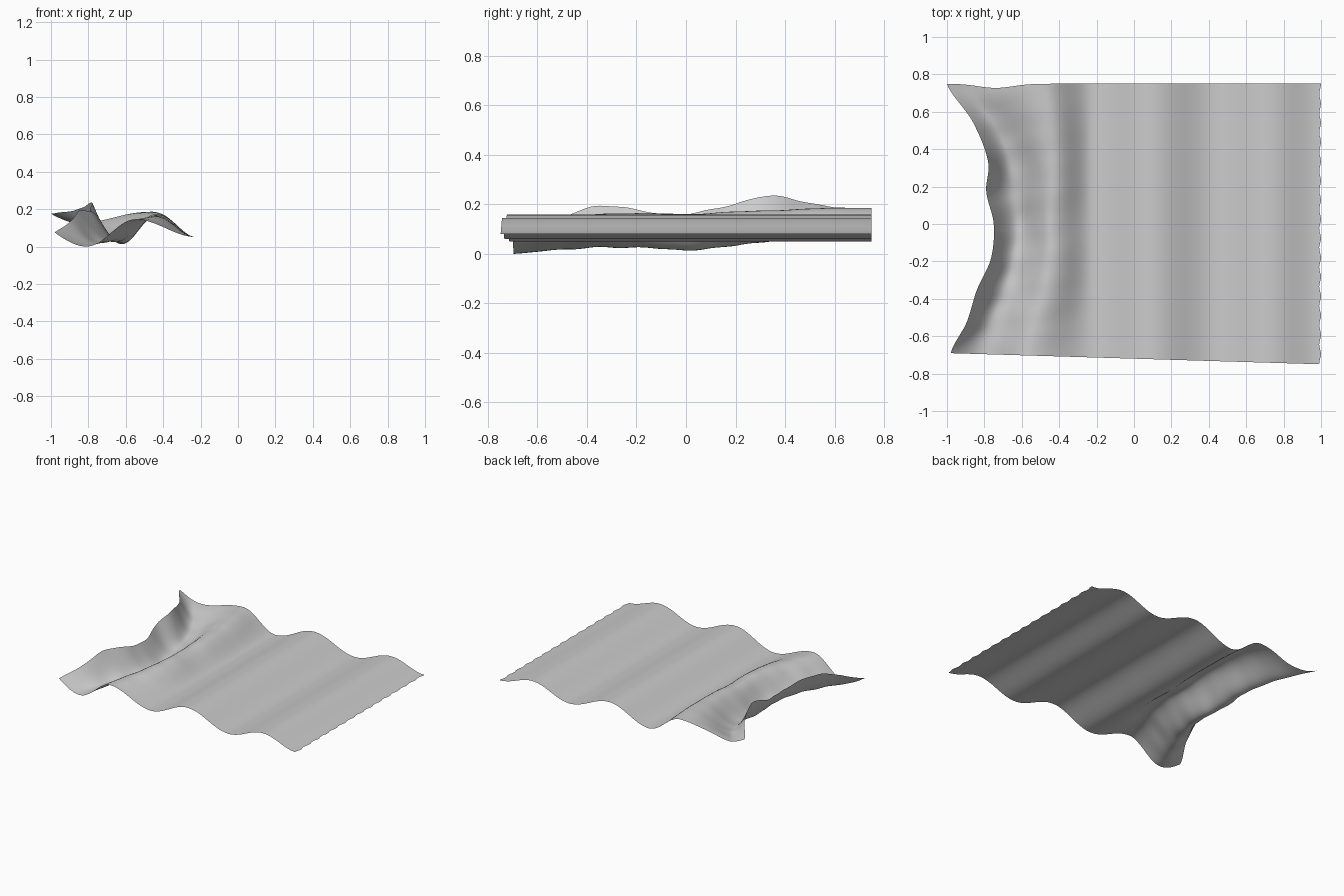
import bpy
import bmesh
import math

cube = bpy.data.objects.get("Cube")
if cube:
    bpy.data.objects.remove(cube, do_unlink=True)

# Gathered left end, front to back: y, then x and z of edge, first trough, first crest
ROWS = [
    (-0.75, -0.98, 0.08, -0.81, 0.005, -0.55, 0.15),
    (-0.57, -0.895, 0.14, -0.76, 0.02, -0.51, 0.155),
    (-0.38, -0.84, 0.2, -0.69, 0.03, -0.46, 0.165),
    (-0.2, -0.765, 0.18, -0.64, 0.03, -0.44, 0.17),
    (0.0, -0.75, 0.165, -0.62, 0.02, -0.44, 0.165),
    (0.18, -0.79, 0.2, -0.64, 0.035, -0.43, 0.175),
    (0.34, -0.78, 0.24, -0.66, 0.055, -0.43, 0.18),
    (0.55, -0.86, 0.2, -0.73, 0.09, -0.45, 0.19),
    (0.75, -1.0, 0.18, -0.85, 0.13, -0.48, 0.19),
]
# Remaining wave extremes towards the free edge
WAVES = [(-0.22, 0.055), (0.1, 0.163), (0.43, 0.065), (0.73, 0.15), (0.995, 0.085)]
STEPS = 14
LINES = 72


def row_at(y):
    """Smoothly interpolate the gathered end across the cloth."""
    i = 0
    while i < len(ROWS) - 2 and y > ROWS[i + 1][0]:
        i += 1
    p1, p2 = ROWS[i], ROWS[i + 1]
    p0 = ROWS[max(i - 1, 0)]
    p3 = ROWS[min(i + 2, len(ROWS) - 1)]
    t = (y - p1[0]) / (p2[0] - p1[0])
    out = []
    for a, b, c, d in zip(p0[1:], p1[1:], p2[1:], p3[1:]):
        out.append(b + 0.5 * t * (c - a + t * (2 * a - 5 * b + 4 * c - d
                                               + t * (3 * (b - c) + d - a))))
    return out


def line_points(y):
    """One line of points running from the gathered edge to the free edge."""
    ex, ez, tx, tz, cx, cz = row_at(y)
    knots = [(ex, ez), (tx, tz), (cx, cz)] + WAVES
    side = y / 0.75
    points = []
    for k in range(len(knots) - 1):
        (x0, z0), (x1, z1) = knots[k], knots[k + 1]
        for s in range(STEPS + (k == len(knots) - 2)):
            t = s / STEPS
            if k == 0:
                w = math.sin(t * math.pi / 2)
            else:
                w = (1 - math.cos(t * math.pi)) / 2
            x = x0 + (x1 - x0) * t
            z = z0 + (z1 - z0) * w
            # Fine creases that fade away from the gathered end and the corners
            fade = max(0, min(1, -0.1 - 1.4 * (x + 0.2))) * (1 - side ** 4)
            z += 0.006 * fade * math.sin(29 * y + 9 * x) * math.sin(11 * y - 17 * x)
            # Long edges drawn in towards the gathered end
            if y < 0:
                py = y * (1 - 0.04 * (1 - x))
            else:
                py = y * (1 - 0.03 * math.exp(-((x + 0.74) / 0.13) ** 2))
            points.append((x, py, z))
    # Slightly frayed free edge
    x, py, z = points[-1]
    points[-1] = (x + 0.005 * math.sin(61 * y), py, z)
    return points


# Cloth sheet
bm = bmesh.new()
grid = [[bm.verts.new(p) for p in line_points(-0.75 + 1.5 * j / LINES)]
        for j in range(LINES + 1)]
for a, b in zip(grid, grid[1:]):
    for i in range(len(a) - 1):
        bm.faces.new((a[i], a[i + 1], b[i + 1], b[i]))
low = min(v.co.z for v in bm.verts)
for v in bm.verts:
    v.co.z -= low
for f in bm.faces:
    f.smooth = True
mesh = bpy.data.meshes.new("cloth_sheet")
bm.to_mesh(mesh)
bm.free()
cloth = bpy.data.objects.new("cloth_sheet", mesh)
bpy.context.collection.objects.link(cloth)

# Plain grey fabric
fabric = bpy.data.materials.new("grey_fabric")
fabric.use_nodes = True
colour = (0.6, 0.6, 0.6, 1)
fabric.diffuse_color = colour
fabric.node_tree.nodes["Principled BSDF"].inputs["Base Color"].default_value = colour
mesh.materials.append(fabric)
